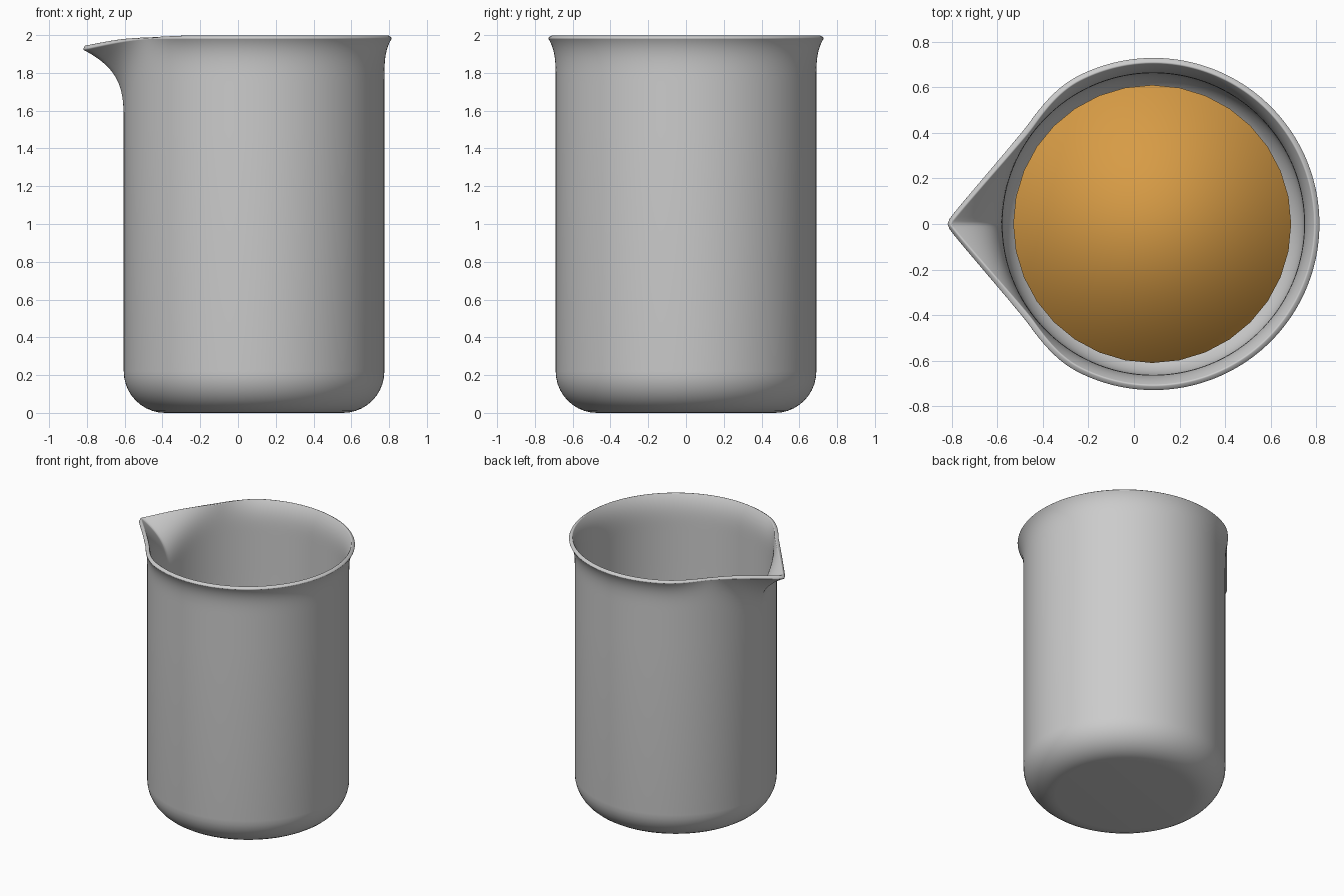
import bpy, bmesh, math

if "Cube" in bpy.data.objects:
    bpy.data.objects.remove(bpy.data.objects["Cube"])

CX = 0.085          # axis of the vessel (the spout shifts the bounding box)
R = 0.69            # outer wall radius
CORNER = 0.22       # rounded base
WALL = 0.028
COLS = 240


def smoothstep(t):
    t = max(0.0, min(1.0, t))
    return t * t * (3 - 2 * t)


def rim(a):
    """Rim radius, rim height and flare depth at angle a from the spout."""
    a = math.hypot(a, 0.02)
    if a < 0.705:
        r = 1.082 / (math.sin(a) + 1.174 * math.cos(a))
    else:
        r = 0.7018
    r += 0.0295 * smoothstep((a - 0.6) / 0.5)
    w = max(0.0, 1 - a / 0.75) ** 2
    return r, 1.985 - 0.065 * w, 0.25 + 0.2 * w


def point(a, kind, t):
    spout_angle = abs(math.pi - a)
    if kind == "base":
        q = t * math.pi / 2
        r = R - CORNER + CORNER * math.sin(q)
        z = CORNER - CORNER * math.cos(q)
    else:
        rr, zr, depth = rim(spout_angle)
        d = (zr - 1.5) * (1 - t) ** 1.4
        r = R + (rr - R) * max(0.0, 1 - d / depth) ** 4
        z = zr - d
    return (CX + r * math.cos(a), r * math.sin(a), z)


# Beaker: one skin with a flared rim and pinched spout, then wall thickness
bm = bmesh.new()
rows = [("base", i / 10) for i in range(11)] + [("rim", i / 24) for i in range(25)]
rings = [[bm.verts.new(point(2 * math.pi * c / COLS, k, t)) for c in range(COLS)]
         for k, t in rows]
for lo, hi in zip(rings, rings[1:]):
    for c in range(COLS):
        n = (c + 1) % COLS
        bm.faces.new((lo[c], lo[n], hi[n], hi[c]))
bm.faces.new(rings[0][::-1])
mesh = bpy.data.meshes.new("beaker")
bm.to_mesh(mesh)
bm.free()
beaker = bpy.data.objects.new("beaker", mesh)
bpy.context.collection.objects.link(beaker)
solid = beaker.modifiers.new("wall", "SOLIDIFY")
solid.thickness = WALL
solid.offset = -1
bevel = beaker.modifiers.new("rim_rounding", "BEVEL")
bevel.width = 0.008
bevel.segments = 2
bevel.limit_method = "ANGLE"
bevel.angle_limit = math.radians(60)
for p in mesh.polygons:
    p.use_smooth = True

# Liquid inside
bpy.ops.mesh.primitive_cylinder_add(vertices=32, radius=0.61, depth=1.0,
                                    location=(0.08, 0, 0.6))
liquid = bpy.context.object
liquid.name = "liquid"
for p in liquid.data.polygons:
    p.use_smooth = True
mat = bpy.data.materials.new("amber")
mat.diffuse_color = (0.68, 0.33, 0.06, 1)
mat.use_nodes = True
mat.node_tree.nodes["Principled BSDF"].inputs["Base Color"].default_value = mat.diffuse_color
liquid.data.materials.append(mat)
